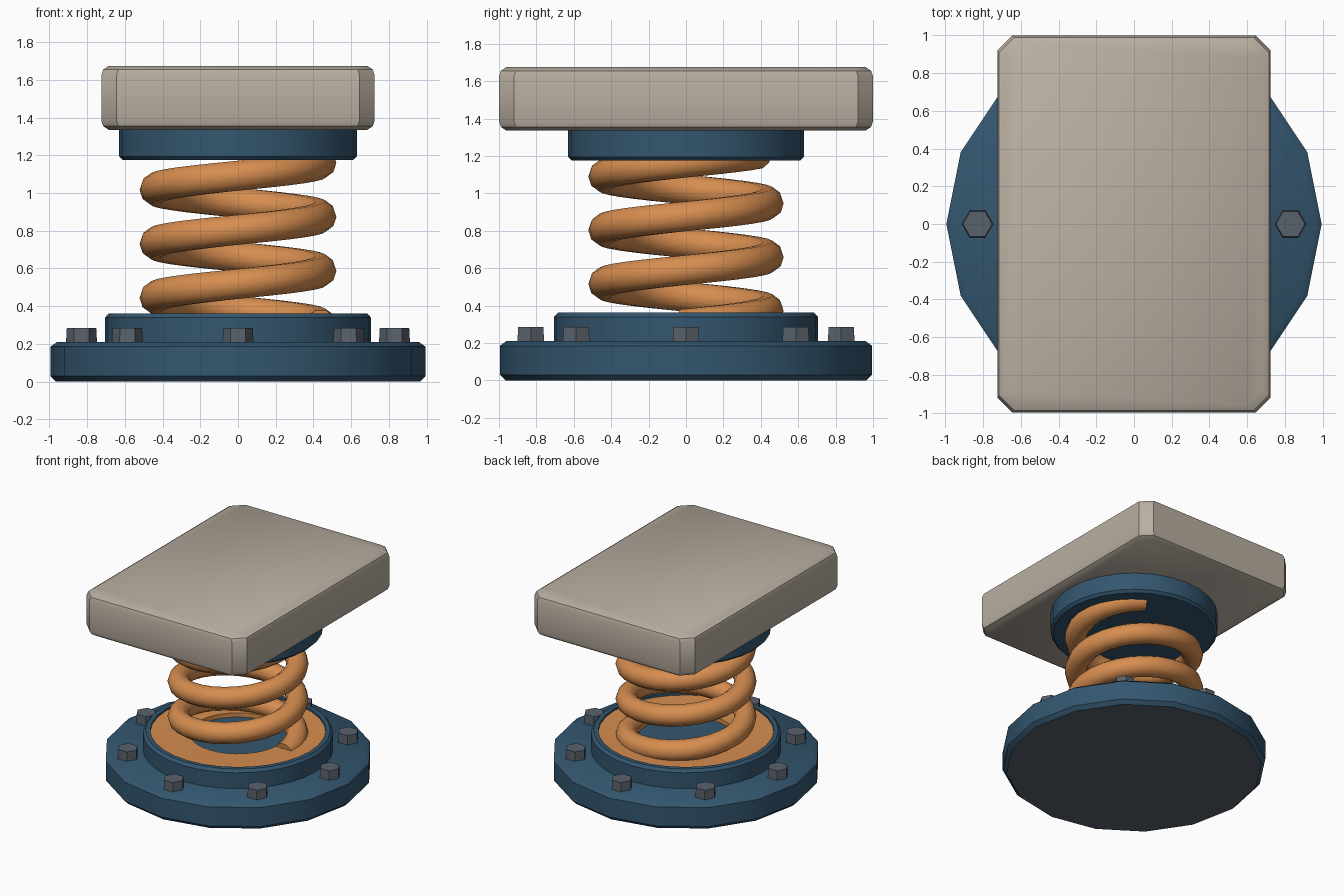
import bpy, bmesh, math
from mathutils import Matrix, Vector

if "Cube" in bpy.data.objects:
    bpy.data.objects.remove(bpy.data.objects["Cube"])


def mat(name, rgb):
    m = bpy.data.materials.new(name)
    m.diffuse_color = (*rgb, 1)
    m.use_nodes = True
    m.node_tree.nodes["Principled BSDF"].inputs["Base Color"].default_value = m.diffuse_color
    return m


BLUE = mat("deep_blue", (0.034, 0.094, 0.16))
ORANGE = mat("spring_orange", (0.68, 0.27, 0.08))
TAN = mat("warm_beige", (0.49, 0.43, 0.36))
GREY = mat("dark_grey", (0.10, 0.12, 0.145))


def finish(name, bm, *mats, angle=40):
    bmesh.ops.recalc_face_normals(bm, faces=bm.faces)
    for f in bm.faces:
        f.smooth = True
    me = bpy.data.meshes.new(name)
    bm.to_mesh(me)
    bm.free()
    me.set_sharp_from_angle(angle=math.radians(angle))
    for m in mats:
        me.materials.append(m)
    ob = bpy.data.objects.new(name, me)
    bpy.context.collection.objects.link(ob)
    return ob


def lathe(profile, sides, closed=False):
    """Spin (radius, z) points round z; open profiles get end caps."""
    bm = bmesh.new()
    rings = []
    for r, z in profile:
        rings.append([bm.verts.new((r * math.cos(2 * math.pi * i / sides),
                                    r * math.sin(2 * math.pi * i / sides), z))
                      for i in range(sides)])
    pairs = list(zip(rings, rings[1:]))
    if closed:
        pairs.append((rings[-1], rings[0]))
    else:
        bm.faces.new(rings[0])
        bm.faces.new(rings[-1])
    for a, b in pairs:
        for i in range(sides):
            j = (i + 1) % sides
            bm.faces.new((a[i], a[j], b[j], b[i]))
    return bm


# Base plate, with a grey underside
bm = lathe([(0.965, 0), (0.995, 0.03), (0.995, 0.185), (0.96, 0.21)], 16)
bm.normal_update()
for f in bm.faces:
    if f.calc_center_median().z < 0.005:
        f.material_index = 1
finish("base_plate", bm, BLUE, GREY)

# Raised collar with the spring seat and centre floor inside
finish("lower_collar", lathe([(0.705, 0.2), (0.705, 0.34), (0.685, 0.362),
                              (0.65, 0.362), (0.65, 0.2)], 32, True), BLUE)
finish("spring_seat", lathe([(0.65, 0.2), (0.65, 0.345), (0.36, 0.335),
                             (0.36, 0.2)], 32, True), ORANGE)
finish("seat_floor", lathe([(0.365, 0.2), (0.365, 0.3)], 32), BLUE)

# Eight hex bolts
bm = bmesh.new()
for k in range(8):
    a = k * math.pi / 4
    m = Matrix.Translation((0.83 * math.cos(a), 0.83 * math.sin(a), 0.24))
    m = m @ Matrix.Rotation(math.pi / 6, 4, 'Z')
    bmesh.ops.create_cone(bm, cap_ends=True, segments=6, radius1=0.083,
                          radius2=0.078, depth=0.09, matrix=m)
finish("base_bolts", bm, GREY, angle=20)

# Coil spring: round tube swept along a helix
bm = bmesh.new()
R, TUBE, PITCH, PER, SIDES = 0.44, 0.083, 0.287, 28, 10
turns = 3.2
start = -2 * math.pi * (0.59 - 0.30) / PITCH
prev = None
n = int(turns * PER)
for s in range(n + 1):
    a = start + 2 * math.pi * s / PER
    out = Vector((math.cos(a), math.sin(a), 0))
    c = out * R + Vector((0, 0, 0.59 + PITCH * a / (2 * math.pi)))
    tan = Vector((-R * math.sin(a), R * math.cos(a), PITCH / (2 * math.pi))).normalized()
    up = out.cross(tan)
    ring = [bm.verts.new(c + TUBE * (out * math.cos(t) + up * math.sin(t)))
            for t in (2 * math.pi * i / SIDES for i in range(SIDES))]
    if prev:
        for i in range(SIDES):
            j = (i + 1) % SIDES
            bm.faces.new((prev[i], prev[j], ring[j], ring[i]))
    if s in (0, n):
        bm.faces.new(ring)
    prev = ring
finish("coil_spring", bm, ORANGE, angle=60)

# Upper cap under the platform
finish("upper_cap", lathe([(0.61, 1.175), (0.63, 1.195), (0.63, 1.35)], 28), BLUE)

# Rectangular platform with clipped corners and softened edges
X, Y, C, E = 0.725, 1.0, 0.08, 0.04
Z0, Z1 = 1.335, 1.675
bm = bmesh.new()
rings = []
for inset, z in ((E, Z0), (0.01, Z0 + 0.02), (0, Z0 + 0.05),
                 (0, Z1 - 0.05), (0.01, Z1 - 0.02), (E, Z1)):
    x, y = X - inset, Y - inset
    rings.append([bm.verts.new((px, py, z)) for px, py in (
        (x, -y + C), (x, y - C), (x - C, y), (-x + C, y),
        (-x, y - C), (-x, -y + C), (-x + C, -y), (x - C, -y))])
for a, b in zip(rings, rings[1:]):
    for i in range(8):
        j = (i + 1) % 8
        bm.faces.new((a[i], a[j], b[j], b[i]))
bm.faces.new(rings[0])
bm.faces.new(rings[-1])
finish("top_platform", bm, TAN, angle=35)
